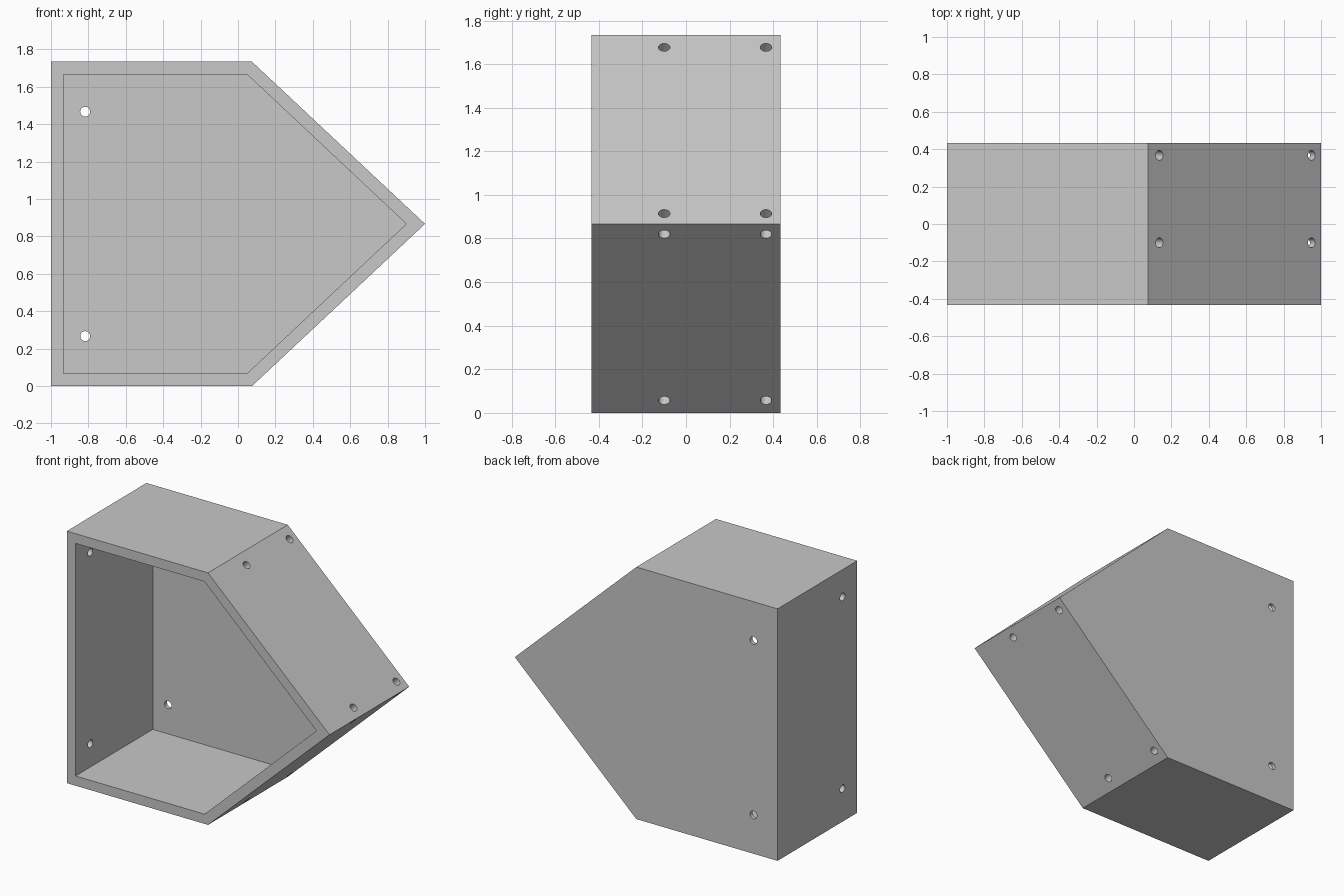
import bpy
import bmesh
from mathutils import Vector

if "Cube" in bpy.data.objects:
    bpy.data.objects.remove(bpy.data.objects["Cube"], do_unlink=True)

HALF_DEPTH = 0.433
MID_Z = 0.867
BACK_THICKNESS = 0.027
HOLE_RADIUS = 0.0265

grey = bpy.data.materials.new("plain grey")
grey.use_nodes = True
colour = (0.58, 0.58, 0.58, 1)
grey.diffuse_color = colour
grey.node_tree.nodes["Principled BSDF"].inputs["Base Color"].default_value = colour


def add_object(name, bm):
    bmesh.ops.recalc_face_normals(bm, faces=bm.faces)
    mesh = bpy.data.meshes.new(name)
    bm.to_mesh(mesh)
    bm.free()
    mesh.materials.append(grey)
    obj = bpy.data.objects.new(name, mesh)
    bpy.context.collection.objects.link(obj)
    return obj


def prism(name, left, shoulder, tip, half_height, y_front, y_back):
    """Five-sided block, pointed towards +x."""
    outline = [(left, -half_height), (shoulder, -half_height), (tip, 0),
               (shoulder, half_height), (left, half_height)]
    bm = bmesh.new()
    face = bm.faces.new([bm.verts.new((x, y_front, MID_Z + z)) for x, z in outline])
    extruded = bmesh.ops.extrude_face_region(bm, geom=[face])["geom"]
    verts = [g for g in extruded if isinstance(g, bmesh.types.BMVert)]
    bmesh.ops.translate(bm, verts=verts, vec=(0, y_back - y_front, 0))
    return add_object(name, bm)


def drill(name, surface_point, outward, depth):
    """Round cutter entering the body at a point on its outer surface."""
    outward = Vector(outward).normalized()
    overshoot = 0.03
    bm = bmesh.new()
    bmesh.ops.create_cone(bm, cap_ends=True, segments=24, radius1=HOLE_RADIUS,
                          radius2=HOLE_RADIUS, depth=depth + overshoot)
    obj = add_object(name, bm)
    obj.rotation_mode = 'QUATERNION'
    obj.rotation_quaternion = outward.to_track_quat('Z', 'Y')
    obj.location = Vector(surface_point) + outward * (overshoot - depth) / 2
    return obj


# Open-fronted box and its cavity
body = prism("pointed_box", -1, 0.075, 1, MID_Z, -HALF_DEPTH, HALF_DEPTH)
cutters = [prism("cavity_cutter", -0.933, 0.048, 0.90, 0.80,
                 -HALF_DEPTH - 0.1, HALF_DEPTH - BACK_THICKNESS)]

# Screw holes in the back panel
for z in (0.267, 1.467):
    cutters.append(drill("back_hole_cutter", (-0.817, HALF_DEPTH, z), (0, 1, 0), 0.06))

# Holes in the flat side wall
for z in (0.228, 1.546):
    cutters.append(drill("side_hole_cutter", (-1, -0.273, z), (-1, 0, 0), 0.1))

# Holes in both sloping walls
for side in (-1, 1):
    for x, rise in ((0.136, 0.81), (0.949, 0.047)):
        for y in (-0.10, 0.367):
            cutters.append(drill("slope_hole_cutter", (x, y, MID_Z + side * rise),
                                 (MID_Z, 0, side * 0.925), 0.075))

# Cut everything out of the body
bpy.context.view_layer.objects.active = body
for cutter in cutters:
    cutter.hide_render = True
    mod = body.modifiers.new(cutter.name, 'BOOLEAN')
    mod.operation = 'DIFFERENCE'
    mod.solver = 'EXACT'
    mod.object = cutter
    bpy.ops.object.modifier_apply(modifier=mod.name)
for cutter in cutters:
    bpy.data.objects.remove(cutter, do_unlink=True)

# Round hole walls, crisp box edges
bpy.ops.object.select_all(action='DESELECT')
body.select_set(True)
bpy.ops.object.shade_smooth_by_angle(angle=0.5)
